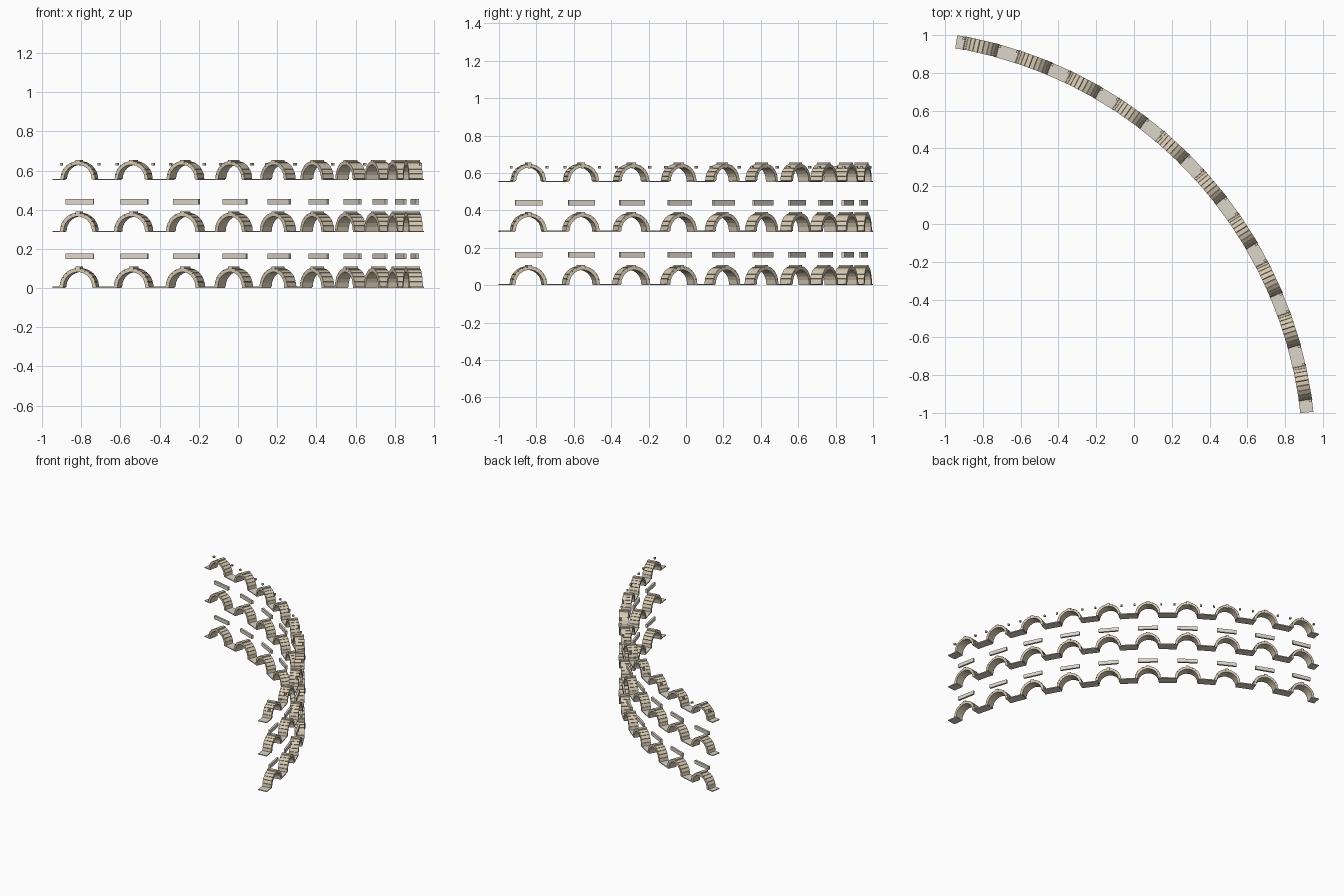
import bpy, bmesh
from math import sin, cos, tan, pi, radians
from mathutils import Vector

if "Cube" in bpy.data.objects:
    bpy.data.objects.remove(bpy.data.objects["Cube"])

CX, CY = -1.315, -1.248           # centre of the curved facade in plan
R_IN, R_OUT = 2.209, 2.279
BAYS, STEP = 10, 7.4              # degrees
END0, END1 = 6.4, 80.4            # ends of the facade
A0 = END0 + 0.3                   # first bay line

def mat(name, col):
    m = bpy.data.materials.new(name)
    m.diffuse_color = (*col, 1)
    m.use_nodes = True
    m.node_tree.nodes["Principled BSDF"].inputs["Base Color"].default_value = m.diffuse_color
    return m

STONE = mat("stone", (0.68, 0.59, 0.45))
PALE = mat("pale_stone", (0.72, 0.67, 0.59))

def at(deg, r, t, z):
    """Point in the bay frame: r radial, t along the tangent, z up."""
    a = radians(deg)
    return Vector((CX + r * cos(a) - t * sin(a), CY + r * sin(a) + t * cos(a), z))

def block(bm, deg, profile, r0, r1):
    """Extrude a (tangent, z) profile radially from r0 to r1."""
    front = [bm.verts.new(at(deg, r1, t, z)) for t, z in profile]
    back = [bm.verts.new(at(deg, r0, t, z)) for t, z in profile]
    n = len(profile)
    bm.faces.new(front)
    bm.faces.new(back[::-1])
    for i in range(n):
        j = (i + 1) % n
        bm.faces.new((front[j], front[i], back[i], back[j]))

def rect(w, z0, z1):
    return [(-w / 2, z0), (w / 2, z0), (w / 2, z1), (-w / 2, z1)]

def finish(bm, name, material):
    bmesh.ops.recalc_face_normals(bm, faces=bm.faces)
    me = bpy.data.meshes.new(name)
    bm.to_mesh(me)
    bm.free()
    me.materials.append(material)
    bpy.context.collection.objects.link(bpy.data.objects.new(name, me))

def arch(bm, deg, z, r_in, r_out, n=11):
    """Ring of square-cut stones, notched on the outside, with a keystone."""
    half = (r_in + r_out) / 2 * tan(pi / n / 2)
    for k in range(n):
        a = pi * (k + 0.5) / n
        ro = r_out + (0.008 if k == n // 2 else 0)
        prof = [(r * cos(a) - s * sin(a), z + r * sin(a) + s * cos(a))
                for r, s in ((r_in, -half), (ro, -half), (ro, half), (r_in, half))]
        block(bm, deg, prof, R_IN, R_OUT)

def ledge(bm, d0, d1, z0, z1, n):
    """Curved flat strip between two angles."""
    rings = []
    for i in range(n + 1):
        d = d0 + (d1 - d0) * i / n
        rings.append([bm.verts.new(at(d, r, 0, z)) for r, z in
                      ((R_IN, z0), (R_OUT, z0), (R_OUT, z1), (R_IN, z1))])
    bm.faces.new(rings[0])
    bm.faces.new(rings[-1])
    for a, b in zip(rings, rings[1:]):
        for i in range(4):
            j = (i + 1) % 4
            bm.faces.new((a[i], a[j], b[j], b[i]))

centres = [A0 + STEP * (i + 0.5) for i in range(BAYS)]

# Three tiers: base height, inner and outer arch radius
tiers = [("lower", 0.0, 0.075, 0.095), ("middle", 0.285, 0.074, 0.093),
         ("upper", 0.551, 0.072, 0.090)]
for name, z, ri, ro in tiers:
    bm = bmesh.new()
    for d in centres:
        arch(bm, d, z + 0.006, ri, ro)
    finish(bm, name + "_arches", STONE)

    # Pier ledges between the arches, cut short at both ends
    bm = bmesh.new()
    half = STEP / 2 - 2.0
    for i in range(BAYS + 1):
        d = A0 + STEP * i
        ledge(bm, max(END0, d - half), min(END1, d + half), z, z + 0.007, 2)
    finish(bm, name + "_ledges", PALE)

# Panels above the two lower tiers
for name, z in (("lower", 0.149), ("middle", 0.426)):
    bm = bmesh.new()
    for d in centres:
        block(bm, d, rect(0.147, z, z + 0.028), 2.247, 2.262)
    finish(bm, name + "_panels", PALE)

# Small corbels along the top, three per bay
bm = bmesh.new()
for i in range(BAYS * 3):
    block(bm, A0 + STEP / 3 * (i + 0.5), rect(0.013, 0.625, 0.638), 2.262, 2.276)
finish(bm, "corbels", STONE)
